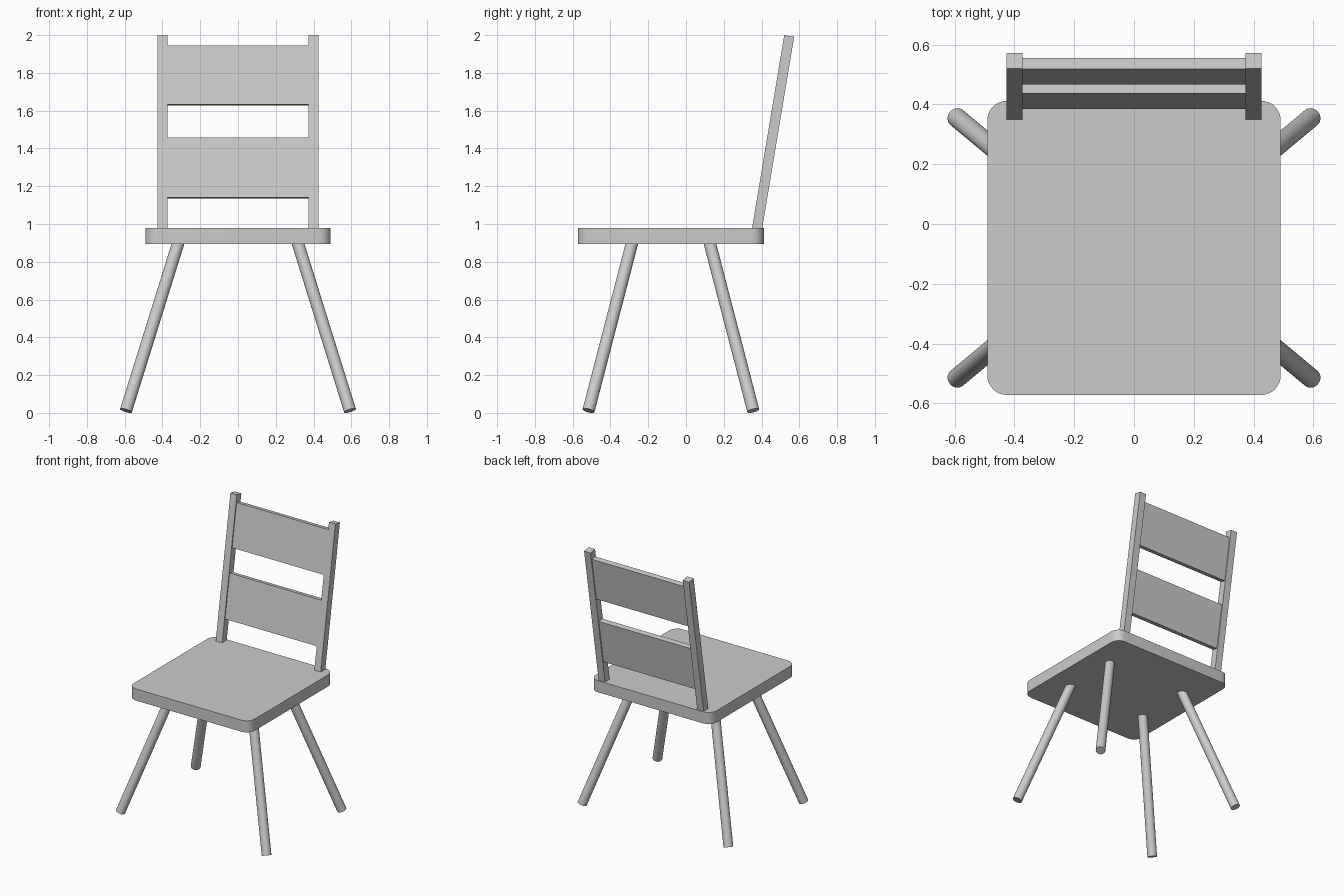
import bpy, bmesh, math
from mathutils import Vector, Matrix

if "Cube" in bpy.data.objects:
    bpy.data.objects.remove(bpy.data.objects["Cube"])

TILT = math.radians(9.46)
# Frame of the leaning backrest: origin at the top front edge of the posts
BACK = Matrix.Translation((0, 0.52, 2.0)) @ Matrix.Rotation(-TILT, 4, 'X')


def add_box(name, lo, hi, frame=Matrix.Identity(4), corner=0.0):
    """Box between two corners; optional rounding of its upright edges."""
    lo, hi = Vector(lo), Vector(hi)
    bm = bmesh.new()
    bmesh.ops.create_cube(bm, size=1)
    for v in bm.verts:
        v.co = (lo + hi) / 2 + v.co * (hi - lo)
    if corner:
        upright = [e for e in bm.edges
                   if abs(e.verts[0].co.z - e.verts[1].co.z) > 1e-4]
        bmesh.ops.bevel(bm, geom=upright, offset=corner, segments=8,
                        profile=0.5, affect='EDGES')
    mesh = bpy.data.meshes.new(name)
    bm.to_mesh(mesh)
    bm.free()
    obj = bpy.data.objects.new(name, mesh)
    obj.matrix_world = frame
    bpy.context.collection.objects.link(obj)
    return obj


def smooth(obj):
    bpy.ops.object.select_all(action='DESELECT')
    obj.select_set(True)
    bpy.context.view_layer.objects.active = obj
    bpy.ops.object.shade_smooth_by_angle(angle=math.radians(30))


def add_leg(name, foot, top, radius):
    foot, top = Vector(foot), Vector(top)
    axis = top - foot
    bpy.ops.mesh.primitive_cylinder_add(
        vertices=32, radius=radius, depth=axis.length,
        location=(foot + top) / 2,
        rotation=axis.to_track_quat('Z', 'Y').to_euler())
    obj = bpy.context.object
    obj.name = name
    smooth(obj)


# Seat with rounded corners
smooth(add_box("seat", (-0.491, -0.572, 0.895), (0.491, 0.412, 0.98), corner=0.065))

# Four splayed round legs, tops sunk into the seat
SEAT_Y = -0.08
for sx, side in ((-1, "left"), (1, "right")):
    for sy, end in ((-1, "front"), (1, "rear")):
        foot = Vector((sx * 0.593, SEAT_Y + sy * 0.436, 0.012))
        joint = Vector((sx * 0.318, SEAT_Y + sy * 0.207, 0.895))
        add_leg(f"{end}_leg_{side}", foot, foot.lerp(joint, 1.03), 0.0325)

# Two leaning back posts
for sx, side in ((-1, "left"), (1, "right")):
    x0, x1 = sorted((sx * 0.374, sx * 0.426))
    add_box(f"back_post_{side}", (x0, 0, -1.045), (x1, 0.053, 0), BACK)

# Two wide slats between the posts
for name, z0, z1 in (("upper_slat", -0.371, -0.0545), ("lower_slat", -0.869, -0.548)):
    add_box(name, (-0.376, 0.0075, z0), (0.376, 0.0455, z1), BACK)
